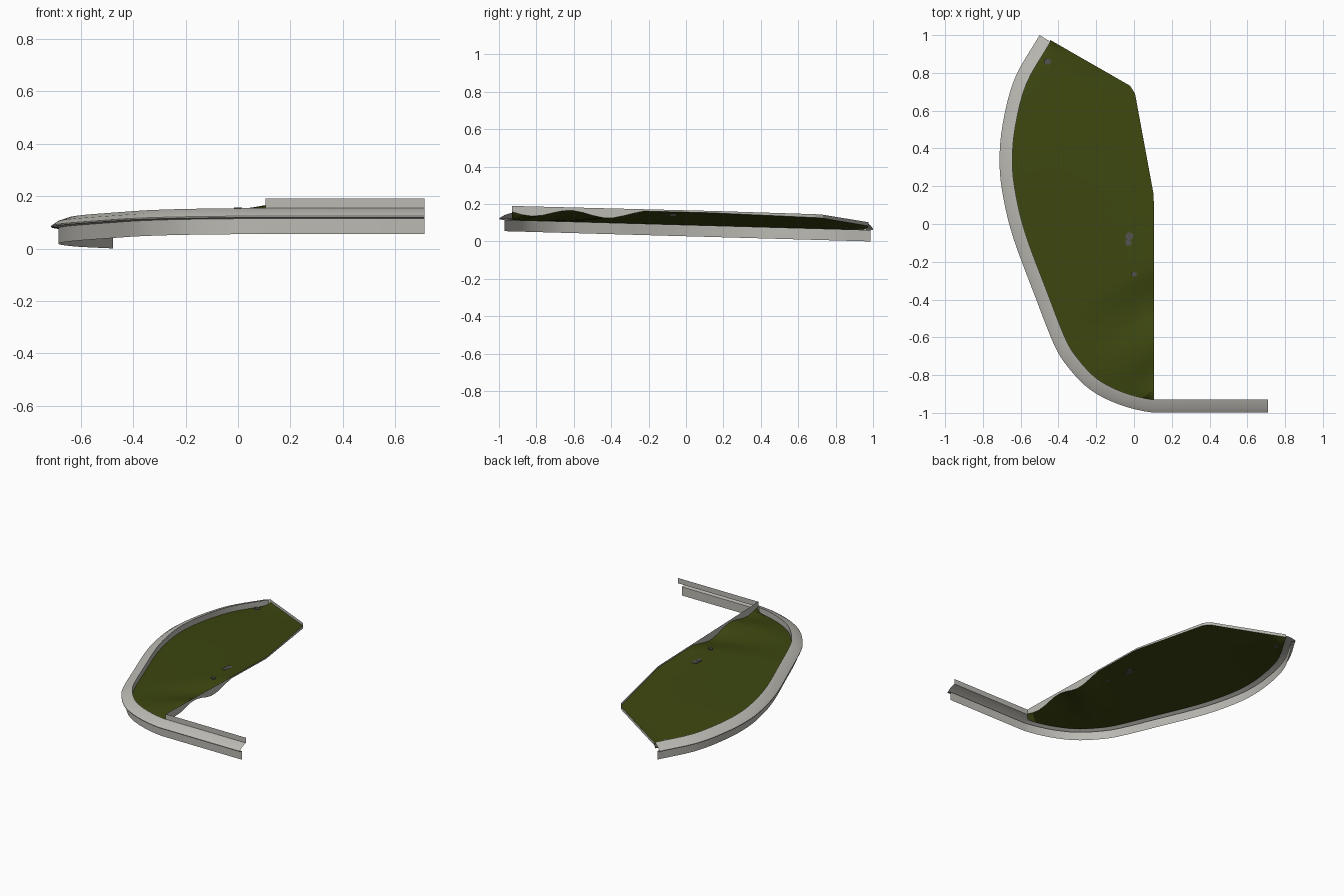
import bpy, bmesh, math
from mathutils import Vector

if "Cube" in bpy.data.objects:
    bpy.data.objects.remove(bpy.data.objects["Cube"])


def material(name, rgb):
    m = bpy.data.materials.new(name)
    m.diffuse_color = (*rgb, 1)
    m.use_nodes = True
    m.node_tree.nodes["Principled BSDF"].inputs["Base Color"].default_value = m.diffuse_color
    return m


CONCRETE = material("pale concrete", (0.50, 0.49, 0.45))
GRASS = material("dark grass green", (0.046, 0.062, 0.005))
STONE = material("dark grey stone", (0.085, 0.085, 0.08))


def strips(name, rows, mat, smooth=True):
    """Skin a grid of points (equal-length rows)."""
    n = len(rows[0])
    verts = [tuple(p) for r in rows for p in r]
    faces = [(i * n + j, i * n + j + 1, (i + 1) * n + j + 1, (i + 1) * n + j)
             for i in range(len(rows) - 1) for j in range(n - 1)]
    me = bpy.data.meshes.new(name)
    me.from_pydata(verts, [], faces)
    bm = bmesh.new()
    bm.from_mesh(me)
    bmesh.ops.remove_doubles(bm, verts=bm.verts, dist=0.0005)
    bm.to_mesh(me)
    bm.free()
    me.materials.append(mat)
    ob = bpy.data.objects.new(name, me)
    bpy.context.collection.objects.link(ob)
    if smooth:
        bpy.context.view_layer.objects.active = ob
        ob.select_set(True)
        bpy.ops.object.shade_smooth_by_angle(angle=math.radians(25))
        ob.select_set(False)
    return ob


def base(y):
    """Ground falls gently towards the back."""
    return 0.028 * (1 - y)


def resample(pts, n):
    lens = [0]
    for a, b in zip(pts, pts[1:]):
        lens.append(lens[-1] + (b - a).length)
    out, k = [], 0
    for i in range(n):
        d = lens[-1] * i / (n - 1)
        while k < len(pts) - 2 and lens[k + 1] < d:
            k += 1
        out.append(pts[k].lerp(pts[k + 1], (d - lens[k]) / (lens[k + 1] - lens[k])))
    return out


# outer kerb line
ctrl = [Vector(p) for p in (
    (0.10, -0.998), (-0.08, -0.955), (-0.235, -0.875), (-0.35, -0.757), (-0.425, -0.635),
    (-0.525, -0.38), (-0.637, -0.08), (-0.69, 0.13), (-0.712, 0.32),
    (-0.695, 0.53), (-0.632, 0.77), (-0.50, 1.0))]
ext = [ctrl[0] + Vector((0.2, 0))] + ctrl + [ctrl[-1] * 2 - ctrl[-2]]
curve = []
for p0, p1, p2, p3 in zip(ext, ext[1:], ext[2:], ext[3:]):
    for s in range(4):
        t = s / 4
        curve.append(0.5 * (2 * p1 + (p2 - p0) * t + (2 * p0 - 5 * p1 + 4 * p2 - p3) * t * t
                            + (3 * p1 - p0 - 3 * p2 + p3) * t ** 3))
curve.append(ctrl[-1])
path = [Vector((0.71, -0.998))] + curve


def inward(i):
    a, b = path[max(i - 1, 0)], path[min(i + 1, len(path) - 1)]
    d = (b - a).normalized()
    return Vector((d.y, -d.x))


def sweep(profile, first=0):
    rows = []
    for i in range(first, len(path)):
        row = []
        for off, h in profile:
            p = path[i] + inward(i) * off
            row.append(Vector((p.x, p.y, base(p.y) + h)))
        rows.append(row)
    return rows


# kerb: lower face, lip underside, sloping top
strips("kerb", sweep([(0.027, 0), (0.027, 0.059), (0, 0.063), (0, 0.068),
                      (0.025, 0.085), (0.068, 0.1)]), CONCRETE)
# inner kerb face down to the grass, curved part only
strips("kerb_inner_face", sweep([(0.068, 0.1), (0.068, 0.058)], 1), CONCRETE)
# raised back edge along the straight part
strips("straight_back_edge",
       [[(x, -0.93, 0.154), (x, -0.93, 0.19)] for x in (0.105, 0.71)], CONCRETE, False)

# rear edge of the verge
N = 41
top = resample([Vector(p) for p in ((0.105, -0.93, 0.19), (0.105, 0.15, 0.163),
                                    (0.0, 0.72, 0.145), (-0.445, 0.975, 0.103))], N)


def gap(y):
    """Drop from the edging top to the uneven grass."""
    if y > -0.25:
        return 0.01 + 0.01 * min(1, max(0, (y - 0.1) / 0.7))
    return 0.034 - 0.018 * math.cos((y + 0.22) / 0.4 * 2 * math.pi)


low = [Vector((p.x, p.y, p.z - gap(p.y))) for p in top]
strips("rear_edging", [[a, b] for a, b in zip(top, low)], CONCRETE, False)

# grass ruled between the kerb and the rear edge
inner = resample([r[0] for r in sweep([(0.066, 0.06)], 1)], N)
COLS = 12
grass = [[a.lerp(b, j / COLS) for j in range(COLS + 1)] for a, b in zip(inner, low)]
verge = strips("grass_verge", grass, GRASS)

# small stones showing through the grass
for k, (x, y, rx, ry) in enumerate(((-0.025, -0.065, 0.022, 0.022), (-0.03, -0.098, 0.018, 0.018),
                                    (0.0, -0.265, 0.016, 0.013), (-0.458, 0.86, 0.02, 0.017))):
    hit = min((p for r in grass for p in r), key=lambda p: (p.x - x) ** 2 + (p.y - y) ** 2)
    bpy.ops.mesh.primitive_cylinder_add(vertices=7, radius=1, depth=1, location=(x, y, hit.z),
                                        scale=(rx, ry, 0.009))
    ob = bpy.context.object
    ob.name = f"stone_{k + 1}"
    ob.data.materials.append(STONE)
